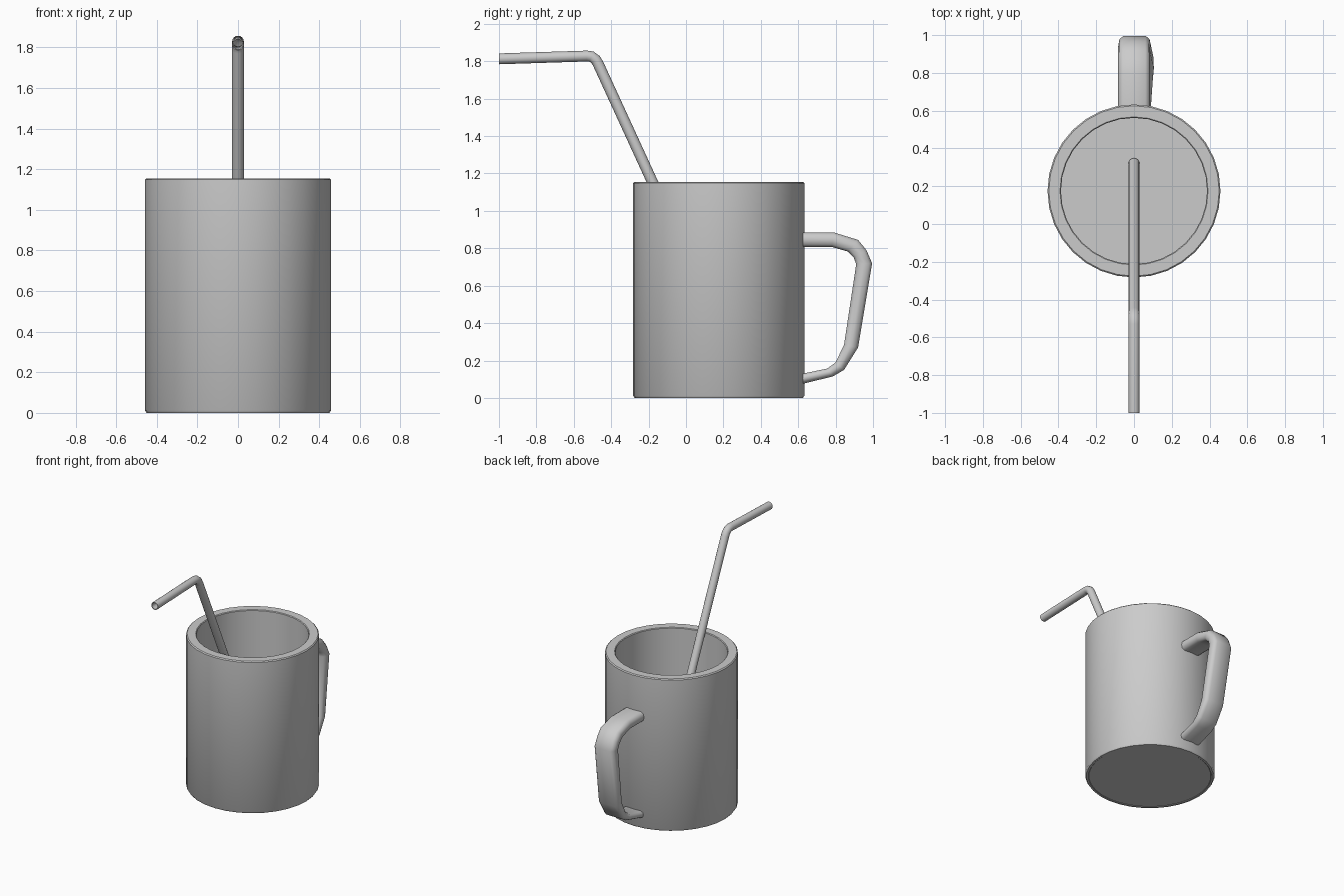
import bpy, bmesh
from math import sin, cos, pi, radians
from mathutils import Vector

if "Cube" in bpy.data.objects:
    bpy.data.objects.remove(bpy.data.objects["Cube"])

CY = 0.175  # mug axis position in y


def finish(name, bm, angle=35):
    bmesh.ops.remove_doubles(bm, verts=bm.verts, dist=1e-5)
    bmesh.ops.recalc_face_normals(bm, faces=bm.faces)
    me = bpy.data.meshes.new(name)
    bm.to_mesh(me)
    bm.free()
    ob = bpy.data.objects.new(name, me)
    bpy.context.collection.objects.link(ob)
    bpy.ops.object.select_all(action='DESELECT')
    ob.select_set(True)
    bpy.context.view_layer.objects.active = ob
    bpy.ops.object.shade_smooth_by_angle(angle=radians(angle))
    return ob


def loft(bm, rings, loop=False, caps=False):
    vs = [[bm.verts.new(p) for p in r] for r in rings]
    n = len(vs[0])
    for a, b in zip(vs, vs[1:] + vs[:1] if loop else vs[1:]):
        for i in range(n):
            j = (i + 1) % n
            bm.faces.new((a[i], a[j], b[j], b[i]))
    if caps:
        bm.faces.new(vs[0])
        bm.faces.new(vs[-1])


# Mug body: lathed wall with small bevels, inner floor and base
N = 32
profile = [(0.432, 0.003), (0.436, 0.0), (0.45, 0.0), (0.458, 0.012), (0.458, 1.148),
           (0.451, 1.155), (0.392, 1.155), (0.387, 1.15), (0.387, 0.06)]
bm = bmesh.new()
loft(bm, [[(r * cos(2 * pi * i / N), CY + r * sin(2 * pi * i / N), z) for i in range(N)]
          for r, z in profile], caps=True)
finish("mug_body", bm)

# Handle: flattened rounded section lofted between outer and inner outline
# each station: outer y, z, inner y, z, sideways shift
stations = [(0.60, 0.885, 0.60, 0.807, 0), (0.79, 0.885, 0.78, 0.807, 0),
            (0.92, 0.845, 0.865, 0.783, 0), (0.965, 0.79, 0.897, 0.75, 0),
            (0.995, 0.72, 0.91, 0.715, 0.003), (0.92, 0.27, 0.845, 0.285, 0.018),
            (0.845, 0.15, 0.80, 0.19, 0.02), (0.785, 0.115, 0.755, 0.157, 0.015),
            (0.60, 0.07, 0.60, 0.125, 0.003)]
section = [(1, 0.5), (0.93, 0.82), (0.7, 1), (0, 1), (-0.7, 1), (-0.93, 0.82), (-1, 0.5),
           (-0.93, 0.18), (-0.7, 0), (0, 0), (0.7, 0), (0.93, 0.18)]
bm = bmesh.new()
loft(bm, [[(dx + 0.085 * u, iy + (oy - iy) * t, iz + (oz - iz) * t) for u, t in section]
          for oy, oz, iy, iz, dx in stations], caps=True)
finish("mug_handle", bm, 50)

# Straw: hollow bent tube
path = [Vector(p) for p in ((0, 0.322, 0.062), (0, -0.468, 1.783), (0, -0.482, 1.808),
                            (0, -0.505, 1.825), (0, -0.53, 1.828), (0, -1.0, 1.813))]
tans = []
for i in range(len(path)):
    a, b = path[max(i - 1, 0)], path[min(i + 1, len(path) - 1)]
    d = Vector((0, 0, 0))
    if i > 0:
        d += (path[i] - a).normalized()
    if i < len(path) - 1:
        d += (b - path[i]).normalized()
    tans.append(d.normalized())


def tube_ring(p, t, r, n=16):
    side = Vector((1, 0, 0))
    up = t.cross(side)
    return [p + side * r * cos(2 * pi * k / n) + up * r * sin(2 * pi * k / n) for k in range(n)]


bm = bmesh.new()
outer = [tube_ring(p, t, 0.029) for p, t in zip(path, tans)]
inner = [tube_ring(p, t, 0.024) for p, t in zip(path, tans)]
loft(bm, outer + inner[::-1], loop=True)
finish("straw", bm, 40)
